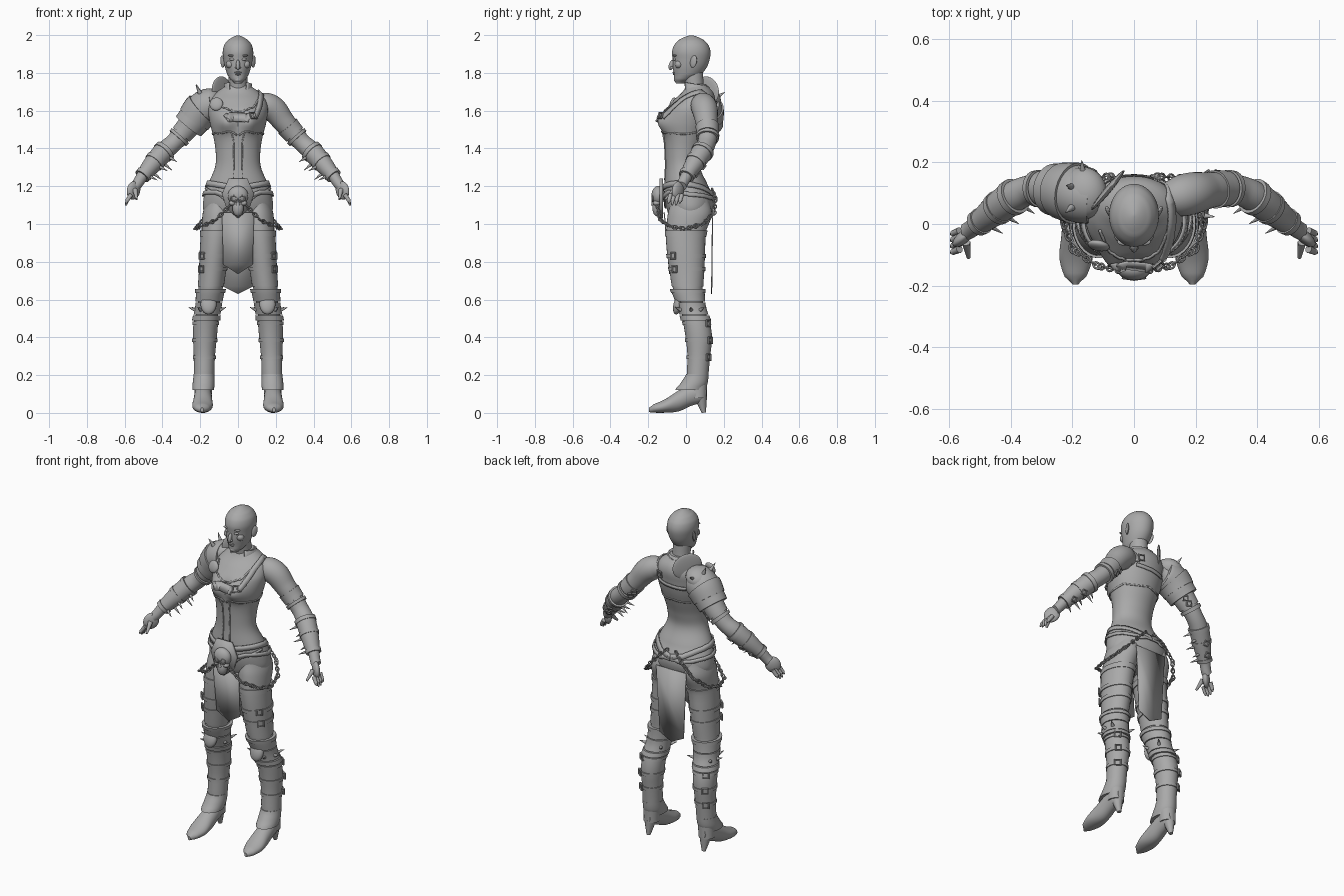
import bpy, bmesh, math
from mathutils import Vector
from mathutils.bvhtree import BVHTree

if bpy.data.objects.get("Cube"):
    bpy.data.objects.remove(bpy.data.objects["Cube"])

GREY = (0.4, 0.4, 0.4, 1)
mat = bpy.data.materials.new("plain_grey")
mat.use_nodes = True
mat.diffuse_color = GREY
mat.node_tree.nodes["Principled BSDF"].inputs["Base Color"].default_value = GREY
parts = []

# ---------- helpers ----------
def add(name, bm, mirror=False, thick=0):
    bmesh.ops.recalc_face_normals(bm, faces=bm.faces)
    me = bpy.data.meshes.new(name)
    bm.to_mesh(me)
    bm.free()
    ob = bpy.data.objects.new(name, me)
    bpy.context.collection.objects.link(ob)
    me.materials.append(mat)
    if thick:
        mod = ob.modifiers.new("thickness", "SOLIDIFY")
        mod.thickness, mod.offset = thick, 0
    if mirror:
        ob.modifiers.new("mirror", "MIRROR").use_mirror_merge = False
    parts.append(ob)
    return ob

def at(rings, ax, v):
    """Smoothly interpolated ring where coordinate ax equals v."""
    n = len(rings)
    i = max([k for k in range(n - 1) if rings[k][ax] <= v + 1e-6], default=0)
    p1, p2 = rings[i], rings[i + 1]
    p0, p3 = rings[max(i - 1, 0)], rings[min(i + 2, n - 1)]
    t = (v - p1[ax]) / (p2[ax] - p1[ax])
    r = [b + (c - a) * t / 2 + (2 * a - 5 * b + 4 * c - d) * t * t / 2
         + (3 * b - a - 3 * c + d) * t ** 3 / 2 for a, b, c, d in zip(p0, p1, p2, p3)]
    r[ax] = v
    return r

def point(rings, ax, v, ang, grow=0):
    """Surface point and outward direction on a lofted limb."""
    r = at(rings, ax, v)
    if ax == 0:
        e = 0.004
        t = (Vector(at(rings, 0, v + e)[:3]) - Vector(at(rings, 0, v - e)[:3])).normalized()
        a = t.cross(Vector((0, 1, 0))).normalized()
        b = t.cross(a)
    else:
        a, b = Vector((1, 0, 0)), Vector((0, 1, 0) if ax == 2 else (0, 0, 1))
    d = a * math.cos(ang) * (r[3] + grow) + b * math.sin(ang) * (r[4] + grow)
    return Vector(r[:3]) + d, d.normalized()

def loft(name, rings, ax=2, lo=None, hi=None, grow=0, steps=24, sides=32, mirror=False, side=1):
    lo = rings[0][ax] if lo is None else lo
    hi = rings[-1][ax] if hi is None else hi
    bm = bmesh.new()
    rows = []
    for k in range(steps + 1):
        v = lo + (hi - lo) * k / steps
        row = [point(rings, ax, v, math.tau * j / sides, grow)[0] for j in range(sides)]
        rows.append([bm.verts.new((p.x * side, p.y, p.z)) for p in row])
    for r, s in zip(rows, rows[1:]):
        for j in range(sides):
            bm.faces.new((r[j], r[j - 1], s[j - 1], s[j]))
    bm.faces.new(rows[0])
    bm.faces.new(rows[-1])
    return add(name, bm, mirror)

def orient(bm, loc, d):
    q = Vector(d).to_track_quat("Z", "Y")
    for v in bm.verts:
        v.co = q @ v.co + Vector(loc)

def ball(name, loc, size, mirror=False, aim=(0, 0, 1)):
    bm = bmesh.new()
    bmesh.ops.create_uvsphere(bm, u_segments=24, v_segments=14, radius=1)
    bmesh.ops.scale(bm, vec=size, verts=bm.verts)
    orient(bm, loc, aim)
    return add(name, bm, mirror)

def cone(name, loc, d, length, r1, r2=0.001, mirror=False):
    bm = bmesh.new()
    bmesh.ops.create_cone(bm, cap_ends=True, segments=12, radius1=r1, radius2=r2, depth=length)
    for v in bm.verts:
        v.co.z += length / 2
    orient(bm, loc, d)
    return add(name, bm, mirror)

def ring_verts(bm, R, r, n, m, stretch, place):
    rows = []
    for i in range(n):
        a = math.tau * (i + 0.5) / n
        rows.append([bm.verts.new(place(Vector(((R + r * math.cos(math.tau * j / m)) * math.cos(a) * stretch,
                     (R + r * math.cos(math.tau * j / m)) * math.sin(a),
                     r * math.sin(math.tau * j / m))))) for j in range(m)])
    for i in range(n):
        for j in range(m):
            bm.faces.new((rows[i - 1][j - 1], rows[i][j - 1], rows[i][j], rows[i - 1][j]))

def buckle(name, loc, d, size=0.022, mirror=False, n=4):
    q = Vector(d).to_track_quat("Z", "Y")
    bm = bmesh.new()
    ring_verts(bm, size, size * 0.25, n, 6, 1, lambda p: q @ p + Vector(loc))
    return add(name, bm, mirror)

def plate(name, outline, y0, slope, thick, mirror=False):
    bm = bmesh.new()
    bm.faces.new([bm.verts.new((x, y0 + slope * z, z)) for x, z in outline])
    return add(name, bm, mirror, thick)

# ---------- torso, with the bust shaped into the bodice ----------
TORSO = [(0, .015, 1.0, .11, .085), (0, .022, 1.06, .178, .118), (0, .018, 1.13, .183, .132),
         (0, .002, 1.2, .163, .116), (0, -.017, 1.3, .122, .092), (0, -.013, 1.38, .118, .098),
         (0, -.002, 1.46, .13, .114), (0, .01, 1.54, .15, .128), (0, .024, 1.61, .158, .126),
         (0, .047, 1.66, .145, .108), (0, .062, 1.7, .11, .08), (0, .055, 1.74, .058, .052)]
torso = loft("torso", TORSO, steps=70, sides=64)
for v in torso.data.vertices:
    if v.co.y < 0:
        bump = math.exp(-((abs(v.co.x) - .066) / .05) ** 2 - ((v.co.z - 1.54) / .055) ** 2)
        v.co.y -= .042 * bump
tree = BVHTree.FromPolygons([v.co.copy() for v in torso.data.vertices],
                            [tuple(p.vertices) for p in torso.data.polygons])

def strap(name, pts, width, lift=.005, mirror=False, n=10):
    """Ribbon laid on the torso along a rough path."""
    pts = [Vector(p) for p in pts]
    path = [a.lerp(b, k / n) for a, b in zip(pts, pts[1:]) for k in range(n)] + [pts[-1]]
    hit = [tree.find_nearest(p)[:2] for p in path]
    bm = bmesh.new()
    rows = []
    for i, (p, nm) in enumerate(hit):
        t = hit[min(i + 1, len(hit) - 1)][0] - hit[max(i - 1, 0)][0]
        s = t.cross(nm).normalized() * width / 2
        rows.append((bm.verts.new(p + s + nm * lift), bm.verts.new(p - s + nm * lift)))
    for a, b in zip(rows, rows[1:]):
        bm.faces.new((a[0], a[1], b[1], b[0]))
    return add(name, bm, mirror, .007)

strap("bodice_seam", [(.033, -.2, 1.45), (.033, -.2, 1.24)], .006, .001, True)
strap("underbust_seam", [(0, -.2, 1.46), (.2, -.1, 1.46), (.2, .1, 1.46), (0, .2, 1.46)], .008, .001, True)
strap("neckline_trim", [(0, -.2, 1.635), (.1, -.12, 1.65), (.13, -.04, 1.69)], .008, .002, True)
strap("chest_patch", [(-.065, -.2, 1.6), (.065, -.2, 1.6)], .05, .004)
strap("shoulder_strap", [(.12, -.15, 1.58), (.125, -.02, 1.67), (.125, .08, 1.71), (.12, .2, 1.6)], .03, .005)
strap("back_strap", [(-.13, .2, 1.56), (0, .22, 1.57), (.13, .2, 1.58)], .02, .005)
for y in (-.2, .3):
    p, d = tree.find_nearest(Vector((.125, y, 1.62)))[:2]
    buckle("strap_buckle", p + d * .01, d)
strap("upper_belt", [(0, -.2, 1.19), (.12, -.12, 1.21), (.22, .02, 1.23), (.1, .2, 1.2), (0, .2, 1.17)], .03, .007, True)
strap("lower_belt", [(0, -.2, 1.12), (.13, -.12, 1.17), (.24, .02, 1.17), (.1, .25, 1.15), (0, .25, 1.17)], .022, .007, True)
strap("hip_trim", [(.03, -.2, 1.06), (.11, -.15, 1.15), (.2, -.02, 1.2)], .012, .006, True)

# ---------- neck, collar, head ----------
loft("neck", [(0, .055, 1.66, .06, .055), (0, .045, 1.72, .05, .05), (0, .035, 1.81, .05, .055)], steps=10)
bm = bmesh.new()
rows = []
for k in range(25):
    a = math.radians(-50 + 280 * k / 24)
    rise = .025 * abs(k - 12) / 12
    rows.append([bm.verts.new((w * math.cos(a), .05 + w * math.sin(a), z))
                 for w, z in ((.082, 1.67), (.066, 1.7), (.071, 1.725 + rise))])
for a, b in zip(rows, rows[1:]):
    for j in range(2):
        bm.faces.new((a[j], b[j], b[j + 1], a[j + 1]))
add("collar", bm, thick=.007)
HEAD = [(0, -.03, 1.745, .018, .024), (0, -.014, 1.765, .04, .048), (0, .008, 1.79, .056, .072),
        (0, .02, 1.83, .069, .09), (0, .027, 1.87, .077, .098), (0, .028, 1.91, .081, .102),
        (0, .028, 1.945, .074, .092), (0, .028, 1.973, .054, .068), (0, .028, 1.992, .025, .033),
        (0, .028, 1.999, .004, .005)]
loft("head", HEAD, steps=50, sides=40)
ball("nose", (0, -.076, 1.842), (.011, .015, .028), aim=(0, .35, 1))
ball("nostrils", (.008, -.076, 1.828), (.007, .009, .006), True)
ball("eyes", (.03, -.06, 1.872), (.015, .009, .008), True)
ball("brows", (.032, -.058, 1.892), (.022, .012, .006), True)
ball("cheekbones", (.04, -.038, 1.845), (.024, .022, .022), True)
ball("upper_lip", (0, -.064, 1.802), (.019, .009, .005))
ball("lower_lip", (0, -.061, 1.793), (.016, .009, .006))
ball("chin", (0, -.044, 1.764), (.022, .02, .016))
ball("ears", (.082, .04, 1.86), (.008, .019, .033), True, (.1, .2, 1))

# ---------- arms and hands ----------
ARM = [(.1, .085, 1.635, .05, .05), (.145, .09, 1.63, .066, .066), (.19, .1, 1.605, .068, .068),
       (.235, .108, 1.55, .06, .06), (.29, .115, 1.485, .053, .053), (.34, .11, 1.43, .048, .048),
       (.39, .088, 1.385, .05, .05), (.45, .045, 1.32, .044, .044), (.51, 0, 1.25, .031, .031),
       (.545, -.025, 1.2, .028, .028)]
loft("arms", ARM, 0, steps=50, mirror=True)
for name, lo, hi, g in (("upper_arm_band", .262, .3, .006), ("upper_arm_cuff", .305, .318, .01),
                        ("bracer", .395, .505, .006), ("bracer_elbow_trim", .385, .4, .01),
                        ("bracer_strap", .435, .447, .01), ("wrist_trim", .495, .508, .011)):
    loft(name, ARM, 0, lo, hi, g, 8, mirror=True)
for v, ang in ((.27, 4), (.29, 4), (.44, 4.3), (.48, 4.3)):
    p, d = point(ARM, 0, v, ang, .01)
    buckle("arm_buckle", p, d, .018, True)
for k, v in enumerate((.4, .425, .45, .475, .495)):
    p, d = point(ARM, 0, v, 2.6 + .5 * (k % 2), .003)
    cone("bracer_spike", p, d, .05, .009, mirror=True)
ball("palms", (.553, -.042, 1.178), (.02, .043, .05), True, (-.4, .35, 1))
for k in range(4):
    y = -.022 - .02 * k
    tip = .012 * abs(k - 1.5)
    base, mid = Vector((.566, y, 1.155)), Vector((.586, y - .008, 1.125))
    end = Vector((.594, y - .012, 1.092 + tip))
    cone("finger_base", base, mid - base, (mid - base).length, .012, .01, True)
    ball("knuckle", mid, (.0105, .0105, .0105), True)
    cone("fingertip", mid, end - mid, (end - mid).length, .01, .004, True)
cone("thumb", (.545, -.06, 1.18), (-.1, -.6, -.6), .07, .014, .006, True)

# ---------- layered shoulder armour on the right ----------
for name, lo, hi, g in (("shoulder_plate_top", .135, .2, .024), ("shoulder_plate_middle", .19, .232, .032),
                        ("shoulder_plate_lower", .225, .262, .028)):
    loft(name, ARM, 0, lo, hi, g, 8, side=-1)
ball("shoulder_dome", (-.165, .1, 1.655), (.085, .08, .06), aim=(-.4, 0, 1))
ball("neck_guard", (-.085, .11, 1.705), (.011, .085, .075), aim=(.25, .3, 1))
ball("chest_disc", (-.115, -.07, 1.635), (.036, .036, .015), aim=(-.2, -1, .3))
for p, d in (((-.2, .12, 1.69), (-.4, .1, 1)), ((-.2, .055, 1.69), (-.5, -.4, 1)), ((-.165, .16, 1.67), (-.1, 1, .6))):
    cone("shoulder_spike", p, d, .055, .013)

# ---------- legs, thigh and shin armour ----------
LEG = [(.185, .065, .08, .045, .045), (.18, .062, .2, .05, .053), (.178, .068, .3, .052, .056),
       (.175, .068, .4, .059, .066), (.17, .055, .48, .061, .067), (.157, .03, .56, .058, .064),
       (.146, .01, .65, .064, .077), (.135, .005, .75, .068, .088), (.126, 0, .85, .073, .097),
       (.115, 0, .95, .078, .103), (.105, .02, 1.05, .083, .117), (.1, .022, 1.13, .068, .1)]
loft("legs", LEG, steps=70, mirror=True)
for name, lo, hi, g in (("thigh_armour", .67, .955, .004), ("thigh_top_trim", .935, .965, .008),
                        ("thigh_strap_upper", .82, .842, .009), ("thigh_strap_lower", .75, .772, .009),
                        ("knee_cuff_top", .59, .65, .012), ("knee_cuff_trim", .635, .655, .017),
                        ("knee_cuff_lower", .52, .585, .012), ("boot_top_trim", .49, .515, .014),
                        ("shin_armour", .2, .49, .004), ("calf_strap_upper", .465, .483, .009),
                        ("calf_strap_middle", .375, .393, .009), ("calf_strap_lower", .285, .303, .009)):
    loft(name, LEG, 2, lo, hi, g, 8, mirror=True)
for v, ang in ((.831, -.7), (.761, -.7), (.474, .9), (.384, .9), (.294, .9)):
    p, d = point(LEG, 2, v, ang, .012)
    buckle("leg_buckle", p, d, .022, True)
for ang in (-1.0, -.1, .6, 2.4, 3.5):
    p, d = point(LEG, 2, .545, ang, .01)
    cone("knee_spike", p, d + Vector((0, 0, .4)), .038, .01, mirror=True)
ball("knee_guard", (.156, -.042, .575), (.042, .024, .055), True, (0, .25, 1))

# ---------- heeled boots ----------
FOOT = [(.19, -.197, .016, .008, .012), (.19, -.17, .024, .036, .023), (.188, -.11, .037, .054, .036),
        (.186, -.04, .063, .05, .055), (.185, .03, .096, .045, .058), (.185, .085, .11, .04, .056),
        (.185, .108, .11, .02, .034)]
loft("boot_feet", FOOT, 1, mirror=True)
cone("boot_heels", (.185, .078, .085), (0, .17, -.85), .0855, .034, .011, True)
loft("ankle_cuffs", [(.184, .02, .12, .057, .078), (.182, .042, .155, .058, .072), (.18, .06, .205, .055, .06)],
     steps=8, mirror=True)

# ---------- hanging cloths, skull buckle and chains ----------
plate("front_cloth", [(-.085, 1.06), (.085, 1.06), (.078, .785), (0, .735), (-.078, .785)], -.02, -.09, .006)
plate("back_cloth", [(-.1, 1.07), (.1, 1.07), (.08, .67), (0, .63), (-.08, .67)], .128, .012, .006)
plate("buckle_plate", [(-.05, 1.24), (.05, 1.24), (.085, 1.16), (.06, 1.08), (0, 1.03), (-.06, 1.08), (-.085, 1.16)],
      -.131, 0, .018)
ball("skull_cranium", (0, -.147, 1.15), (.054, .036, .052))
ball("skull_jaw", (0, -.152, 1.085), (.03, .026, .045))
ball("skull_cheeks", (.03, -.155, 1.11), (.018, .02, .014), True)
buckle("skull_eye_rims", (.022, -.178, 1.135), (.15, -1, 0), .015, True, 14)
cone("skull_nose", (0, -.174, 1.1), (0, -.2, 1), .03, .011)
PATH = [(.05, -.15, 1.09), (.12, -.135, 1.02), (.2, -.08, .985), (.225, 0, .975), (.205, .09, 1.0),
        (.15, .15, 1.06), (.075, .155, 1.14), (.02, .135, 1.19)]
bm = bmesh.new()
for a, b in zip(PATH, PATH[1:]):
    a, b = Vector(a), Vector(b)
    count = round((b - a).length / .021)
    q = (b - a).to_track_quat("X", "Z")
    for k in range(count):
        c = a.lerp(b, k / count)
        flip = k % 2
        ring_verts(bm, .0095, .0035, 10, 6, 1.5,
                   lambda p: q @ (Vector((p.x, -p.z, p.y)) if flip else p) + c)
add("hip_chains", bm, True)

# ---------- smooth shading with crisp edges ----------
bpy.ops.object.select_all(action="DESELECT")
for ob in parts:
    ob.select_set(True)
bpy.context.view_layer.objects.active = parts[0]
bpy.ops.object.shade_smooth_by_angle(angle=math.radians(35))
